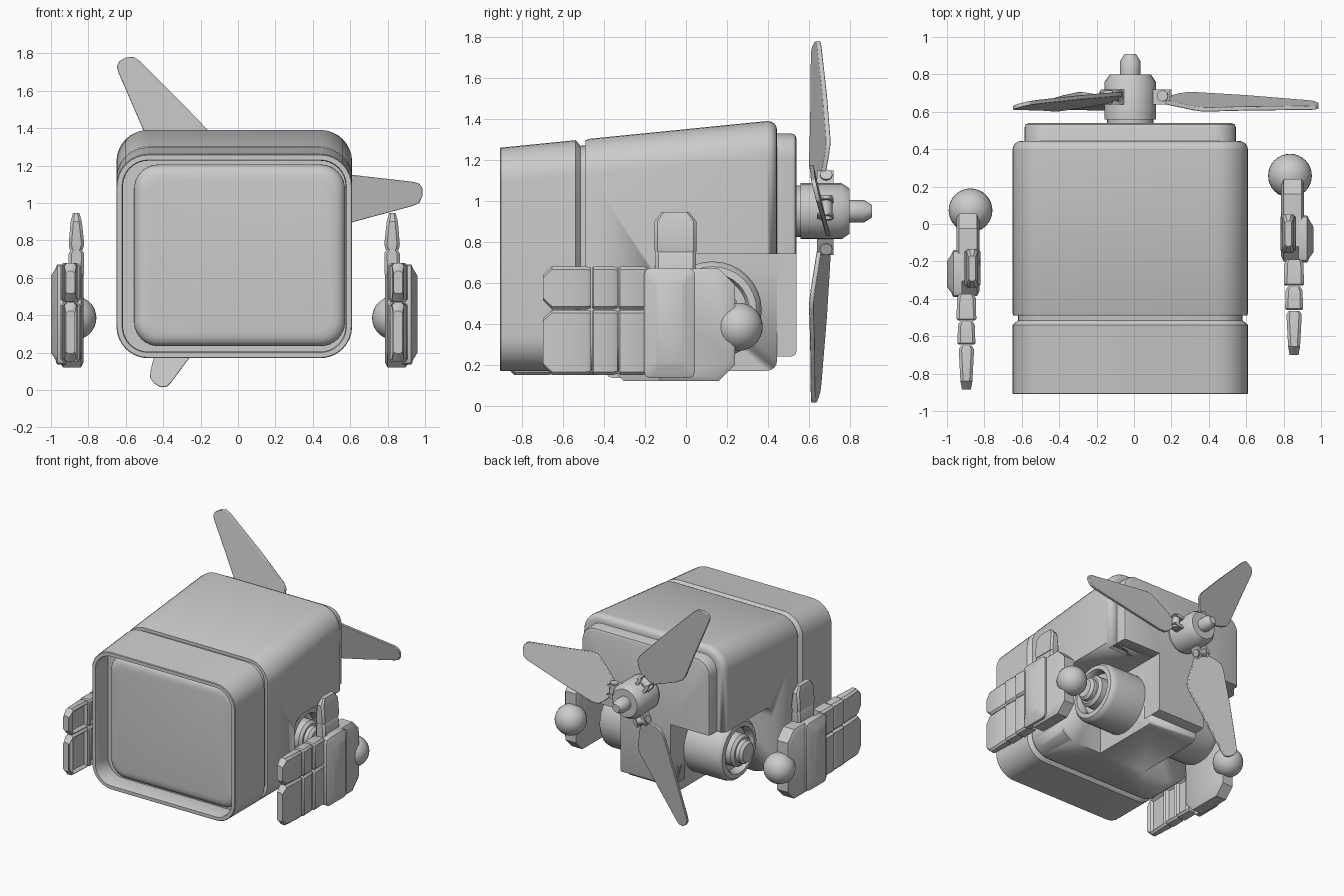
import bpy, bmesh, math
from mathutils import Matrix, Vector

if "Cube" in bpy.data.objects:
    bpy.data.objects.remove(bpy.data.objects["Cube"])

CX = -0.02  # symmetry line of the body


def finish(bm, name, bevel=0):
    bmesh.ops.recalc_face_normals(bm, faces=bm.faces)
    me = bpy.data.meshes.new(name)
    bm.to_mesh(me)
    bm.free()
    ob = bpy.data.objects.new(name, me)
    bpy.context.collection.objects.link(ob)
    bpy.ops.object.select_all(action='DESELECT')
    ob.select_set(True)
    bpy.context.view_layer.objects.active = ob
    bpy.ops.object.shade_smooth_by_angle(angle=math.radians(35))
    if bevel:
        m = ob.modifiers.new("bevel", 'BEVEL')
        m.width, m.segments, m.limit_method = bevel, 2, 'ANGLE'
    return ob


def place(axis, t, a, b):
    return {'x': (t, a, b), 'y': (a, t, b), 'z': (a, b, t)}[axis]


def skin(bm, rings):
    loops = [[bm.verts.new(p) for p in ring] for ring in rings]
    for l0, l1 in zip(loops, loops[1:]):
        for i in range(len(l0)):
            j = (i + 1) % len(l0)
            bm.faces.new((l0[i], l0[j], l1[j], l1[i]))
    bm.faces.new(loops[0])
    bm.faces.new(loops[-1])


def loft(name, axis, secs, n=6, bevel=0, pocket=False):
    """Rounded rectangles (t, a0, a1, b0, b1, r) skinned along an axis."""
    rings = []
    for t, a0, a1, b0, b1, r in secs:
        ring = []
        for k, (ca, cb) in enumerate([(a1-r, b1-r), (a0+r, b1-r), (a0+r, b0+r), (a1-r, b0+r)]):
            for i in range(n + 1):
                w = math.pi / 2 * (k + i / n)
                ring.append(place(axis, t, ca + r*math.cos(w), cb + r*math.sin(w)))
        rings.append(ring)
    bm = bmesh.new()
    skin(bm, rings)
    if pocket:  # recess on the palm side
        bmesh.ops.recalc_face_normals(bm, faces=bm.faces)
        fs = [f for f in bm.faces if f.normal.x < -0.8 and f.calc_area() > 0.008]
        bmesh.ops.inset_individual(bm, faces=fs, thickness=0.025)
        bmesh.ops.translate(bm, vec=(0.02, 0, 0), verts=list({v for f in fs for v in f.verts}))
    return finish(bm, name, bevel)


def lathe(name, axis, ca, cb, prof, n=32):
    """Profile (radius, t) turned round an axis."""
    bm = bmesh.new()
    skin(bm, [[place(axis, t, ca + r*math.cos(2*math.pi*i/n), cb + r*math.sin(2*math.pi*i/n))
               for i in range(n)] for r, t in prof])
    return finish(bm, name)


def mirrored(ob, name, dy=0):
    c = ob.copy()
    c.data = ob.data.copy()
    c.name = name
    c.data.transform(Matrix.Translation((2*CX, dy, 0)) @ Matrix.Scale(-1, 4, (1, 0, 0)))
    c.data.flip_normals()
    bpy.context.collection.objects.link(c)
    return c


# Housing: recess, front rim, groove, long rear section
def sec(y, d):
    return (y, -0.65+d, 0.61-d, 0.17+d, 1.26 + (y+0.91)*0.1 - d, 0.17-d)


steps = [(-0.76, .035), (-0.90, .035), (-0.91, .03), (-0.91, .004), (-0.905, 0), (-0.54, 0),
         (-0.515, .03), (-0.49, .03), (-0.49, .005), (-0.475, 0), (0.395, 0)]
steps += [(0.395 + .05*math.sin(w), .05*(1 - math.cos(w))) for w in (math.pi/8*k for k in range(1, 5))]
housing = loft("housing", 'y', [sec(*s) for s in steps], n=8)

# Rear panel
rear = loft("rear_panel", 'y', [(y, -0.585+d, 0.545-d, 0.24+d, 1.33-d, 0.12-d)
                                for y, d in [(0.36, 0), (0.515, 0), (0.533, .007), (0.54, .025)]], n=8)

# Lower side notches cut out of housing and rear panel
cut_r = loft("notch_cutter_right", 'x', [(0.2, -0.16, 0.9, -0.4, 0.74, 0.1),
                                         (1.1, -0.16, 0.9, -0.4, 0.74, 0.1)])
cutters = [cut_r, mirrored(cut_r, "notch_cutter_left")]
for ob in (housing, rear):
    bpy.context.view_layer.objects.active = ob
    for c in cutters:
        c.hide_render = True
        m = ob.modifiers.new("notch", 'BOOLEAN')
        m.operation, m.object, m.solver = 'DIFFERENCE', c, 'EXACT'
        bpy.ops.object.modifier_apply(modifier=m.name)
for c in cutters:
    bpy.data.objects.remove(c)

# Pillowed screen
loft("screen", 'y', [(y, -0.555+d, 0.572-d, 0.235+d, 1.205-d, 0.13-d*.7)
                     for y, d in [(-0.75, 0), (-0.79, 0), (-0.81, .006), (-0.828, .022),
                                  (-0.838, .045), (-0.842, .075)]], n=8)

# Arm sockets in the notches
sock = lathe("arm_socket_right", 'x', 0.13, 0.465,
             [(.24, .17), (.24, .47), (.233, .5), (.215, .52), (.18, .525), (.165, .5), (.165, .46),
              (.125, .46), (.125, .53), (.105, .55), (.09, .55), (.09, .58), (.07, .6)])
mirrored(sock, "arm_socket_left")

# Propeller hub and shaft
HUB = Vector((CX, 0, 0.95))
lathe("propeller_hub", 'y', CX, 0.95, [(.125, .5), (.125, .56), (.137, .56), (.137, .76), (.11, .8),
                                       (.055, .8), (.055, .87), (.03, .91)], n=24)

# Three pitched blades with forked roots
outline = [(.17, -.025), (.25, -.12), (.29, -.15), (.34, -.155), (.62, -.115), (.96, -.058),
           (1.0, -.045), (1.02, -.01), (1.025, .03), (1.01, .058), (.98, .07), (.64, .142),
           (.45, .185), (.4, .185), (.35, .16), (.17, .025)]
for k in range(3):
    a = math.radians(5.5 + 120*k)
    u, v = Vector((math.cos(a), 0, math.sin(a))), Vector((-math.sin(a), 0, math.cos(a)))

    def at(p, y):
        return HUB + u*p[0]*0.99 + v*p[1] + Vector((0, y, 0))
    bm = bmesh.new()
    skin(bm, [[at(p, 0.65 - .24*p[1] - .025*p[0]**2 + th) for p in outline] for th in (0, .022)])
    finish(bm, f"blade_{k+1}", 0.004)
    bm = bmesh.new()
    for s in (-1, 1):  # fork prongs
        w0, w1 = s*.028, s*.05
        skin(bm, [[at(p, y) for p in [(.1, w0), (.19, w0), (.22, (w0+w1)/2), (.19, w1), (.1, w1)]]
                  for y in (.64, .72)])
    skin(bm, [[at((.18 + .03*math.cos(i*math.pi/6), w), .685 + .03*math.sin(i*math.pi/6))
               for i in range(12)] for w in (-.06, .06)])  # pin
    finish(bm, f"blade_fork_{k+1}")

# Right hand
parts = []
parts.append(loft("palm", 'x', [(.785, -.17, .2, .15, .64, .08), (.8, -.2, .24, .12, .67, .08),
                                (.895, -.2, .24, .12, .67, .08), (.91, -.19, .22, .14, .65, .08)], n=1))
parts.append(loft("back_plate", 'x', [(.88, -.205, .045, .135, .672, .03), (.925, -.205, .045, .135, .672, .03),
                                      (.932, -.195, .035, .145, .66, .03), (.935, -.185, .025, .16, .65, .03),
                                      (.96, -.15, -.015, .2, .61, .02)], n=2))
for label, z0, z1 in (("upper", .47, .68), ("lower", .15, .468)):
    for i, (y0, y1, w0, w1) in enumerate([(-.33, -.19, .045, .05), (-.46, -.335, .04, .045),
                                          (-.7, -.465, .024, .041)]):
        c, tip = .856, .045 if i == 2 else .008
        parts.append(loft(f"{label}_finger_{i+1}", 'y',
                          [(y0, c-w0, c+w0, z0+tip, z1-tip, .012),
                           (y0+tip, c-w0-.008, c+w0+.008, z0, z1, .015),
                           (y1-.02, c-w1, c+w1, z0, z1, .015),
                           (y1, c-w1+.012, c+w1-.012, z0+.006, z1-.006, .012)], n=1, pocket=True))
# Thumb
parts.append(loft("thumb_base", 'z', [(.6, .785, .865, -.15, .05, .015), (.73, .782, .865, -.15, .05, .015),
                                      (.75, .795, .855, -.15, .05, .015)], n=1))
parts.append(loft("thumb_tip", 'z', [(.75, .79, .86, -.152, .05, .015), (.78, .782, .865, -.155, .052, .015),
                                     (.9, .795, .855, -.155, .052, .015), (.945, .808, .843, -.12, .015, .01)], n=1))
# Wrist ball
bm = bmesh.new()
bmesh.ops.create_uvsphere(bm, u_segments=32, v_segments=16, radius=.117,
                          matrix=Matrix.Translation((.834, .258, .385)))
parts.append(finish(bm, "wrist_ball"))

# Left hand is mirrored and sits further forward
for p in parts:
    mirrored(p, "left_" + p.name, dy=-.185)
    p.name = "right_" + p.name
